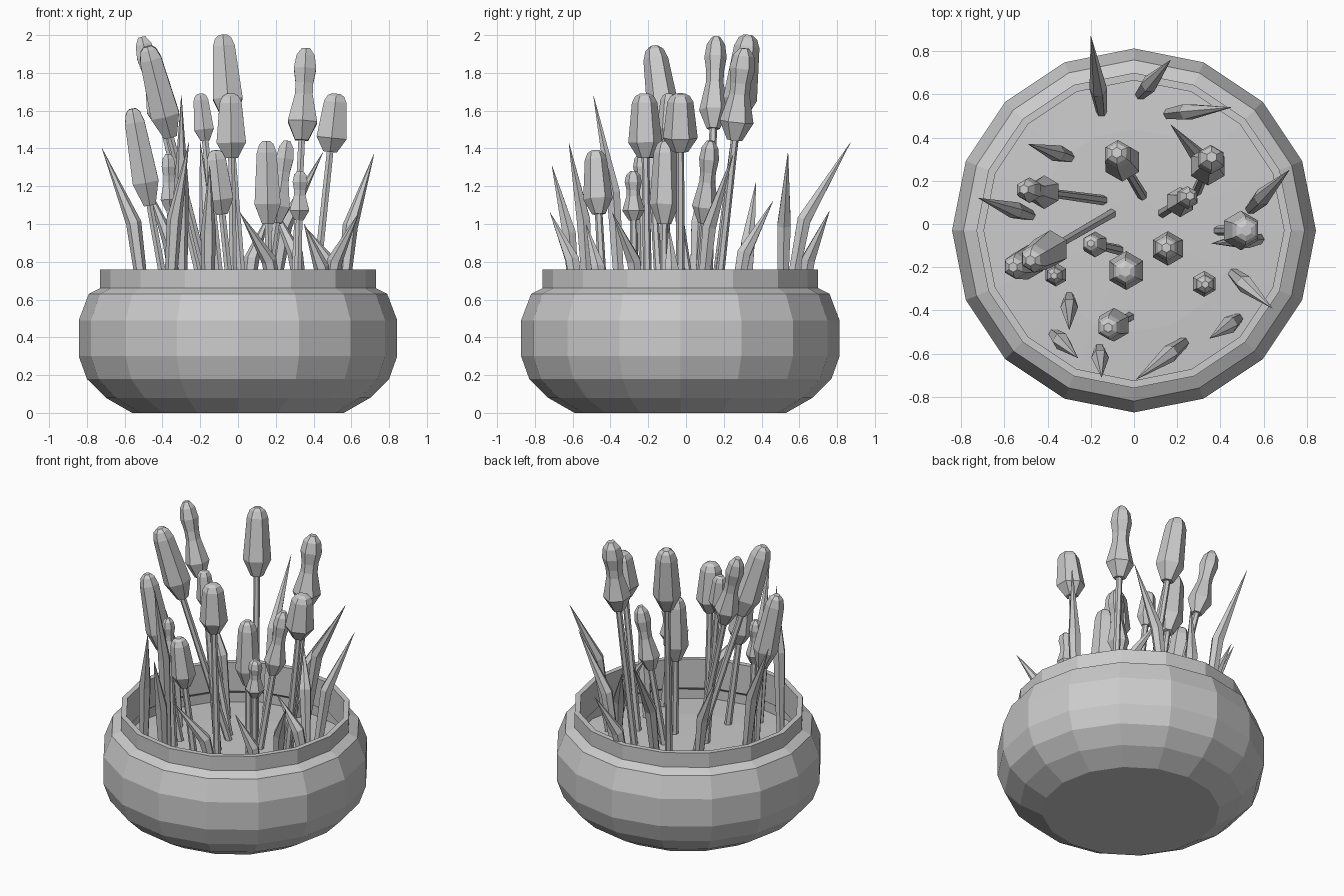
import bpy, math
from mathutils import Vector

old = bpy.data.objects.get("Cube")
if old:
    bpy.data.objects.remove(old, do_unlink=True)

grey = bpy.data.materials.new("plain grey")
grey.use_nodes = True
grey.diffuse_color = (0.6, 0.6, 0.6, 1)
grey.node_tree.nodes["Principled BSDF"].inputs["Base Color"].default_value = (0.6, 0.6, 0.6, 1)

SOIL = 0.48
CENTRE = Vector((0, -0.03, 0))
UP = Vector((0, 0, 1))


def loft(name, rings, sides, start=0.0):
    """Skin polygon rings given as (centre, radius, axis); both ends are capped."""
    verts, faces = [], []
    for centre, radius, axis in rings:
        turn = UP.rotation_difference(axis)
        for i in range(sides):
            a = start + math.tau * i / sides
            verts.append(centre + turn @ Vector((math.cos(a), math.sin(a), 0)) * radius)
    for k in range(len(rings) - 1):
        for i in range(sides):
            j = (i + 1) % sides
            faces.append((k * sides + i, k * sides + j, (k + 1) * sides + j, (k + 1) * sides + i))
    last = (len(rings) - 1) * sides
    faces.append(tuple(reversed(range(sides))))
    faces.append(tuple(range(last, last + sides)))
    mesh = bpy.data.meshes.new(name)
    mesh.from_pydata(verts, [], faces)
    mesh.materials.append(grey)
    obj = bpy.data.objects.new(name, mesh)
    bpy.context.collection.objects.link(obj)
    return obj


# Round pot with a collar, hollow down to a slightly domed bed of soil
pot = [(0.56, 0), (0.70, 0.08), (0.80, 0.18), (0.843, 0.30), (0.843, 0.49), (0.79, 0.63),
       (0.73, 0.66), (0.73, 0.76), (0.695, 0.76), (0.695, 0.56), (0.74, 0.53), (0.74, 0.46)]
loft("pot", [(CENTRE + UP * z, r, UP) for r, z in pot], 16)
soil = [(0.74, 0.465), (0.47, 0.48), (0.15, 0.485)]
loft("soil", [(CENTRE + UP * z, r, UP) for r, z in soil], 16)

# Flower head profiles: (share of head length, share of head radius)
BUD = [(0, 0.45), (0.24, 1), (0.86, 0.75), (0.96, 0.55), (1, 0.28)]
WAISTED = [(0, 0.45), (0.2, 1), (0.5, 0.6), (0.62, 0.6), (0.78, 0.76), (0.92, 0.62), (1, 0.28)]


def flower(number, base, top, length, radius, profile):
    foot, tip = Vector((*base, SOIL - 0.02)), Vector(top)
    axis = (tip - foot).normalized()
    neck = tip - axis * length
    turn = math.pi / 6
    loft(f"stem_{number}", [(foot, 0.024, axis), (neck + axis * 0.02, 0.02, axis)], 6, turn)
    loft(f"flower_head_{number}",
         [(neck + axis * length * t, radius * r, axis) for t, r in profile], 6, turn)


flowers = [
    ((0.04, 0.13), (-0.08, 0.33, 2.0), 0.45, 0.09, BUD),
    ((0.29, 0.15), (0.36, 0.31, 1.93), 0.49, 0.09, WAISTED),
    ((-0.14, 0.11), (-0.51, 0.16, 1.99), 0.50, 0.078, WAISTED),
    ((-0.10, 0.05), (-0.48, -0.17, 1.94), 0.50, 0.088, BUD),
    ((-0.35, -0.13), (-0.56, -0.20, 1.61), 0.52, 0.08, BUD),
    ((-0.07, -0.12), (-0.20, -0.09, 1.69), 0.25, 0.06, BUD),
    ((-0.02, -0.20), (-0.04, -0.22, 1.69), 0.34, 0.09, BUD),
    ((0.39, -0.03), (0.52, -0.03, 1.69), 0.31, 0.092, BUD),
    ((-0.02, -0.43), (-0.12, -0.48, 1.39), 0.34, 0.078, BUD),
    ((-0.34, -0.22), (-0.37, -0.24, 1.37), 0.30, 0.055, WAISTED),
    ((0.31, -0.27), (0.33, -0.28, 1.28), 0.26, 0.06, WAISTED),
    ((0.17, -0.12), (0.15, -0.11, 1.44), 0.44, 0.08, BUD),
    ((0.13, 0.05), (0.26, 0.13, 1.44), 0.44, 0.07, WAISTED),
]
for n, spec in enumerate(flowers, 1):
    flower(n, *spec)


# Bent spear leaves leaning out from the soil
def leaf(number, base, tip):
    foot, end = Vector((*base, SOIL - 0.02)), Vector(tip)
    span = end - foot
    bend = foot + Vector((span.x * 0.3, span.y * 0.3, span.z * 0.58))
    low, high = (bend - foot).normalized(), (end - bend).normalized()
    loft(f"leaf_{number}", [(foot, 0.026, low), (bend, 0.041, (low + high).normalized()),
                            (end, 0.001, high)], 6)


leaves = [
    ((-0.15, 0.52), (-0.20, 0.87, 1.43)),
    ((0.03, 0.60), (0.17, 0.76, 1.07)),
    ((0.16, 0.51), (0.45, 0.54, 1.38)),
    ((-0.30, 0.31), (-0.49, 0.37, 1.22)),
    ((-0.48, 0.04), (-0.72, 0.12, 1.40)),
    ((-0.30, -0.34), (-0.30, -0.49, 1.68)),
    ((-0.37, -0.51), (-0.26, -0.62, 1.43)),
    ((-0.16, -0.58), (-0.15, -0.71, 1.31)),
    ((0.23, -0.55), (0.01, -0.72, 1.06)),
    ((0.48, -0.44), (0.35, -0.53, 1.0)),
    ((0.46, -0.23), (0.64, -0.39, 1.06)),
    ((0.54, 0.07), (0.72, 0.25, 1.37)),
    ((0.58, -0.07), (0.36, -0.09, 0.98)),
    ((0.36, 0.24), (0.17, 0.46, 1.12)),
]
for n, spec in enumerate(leaves, 1):
    leaf(n, *spec)
